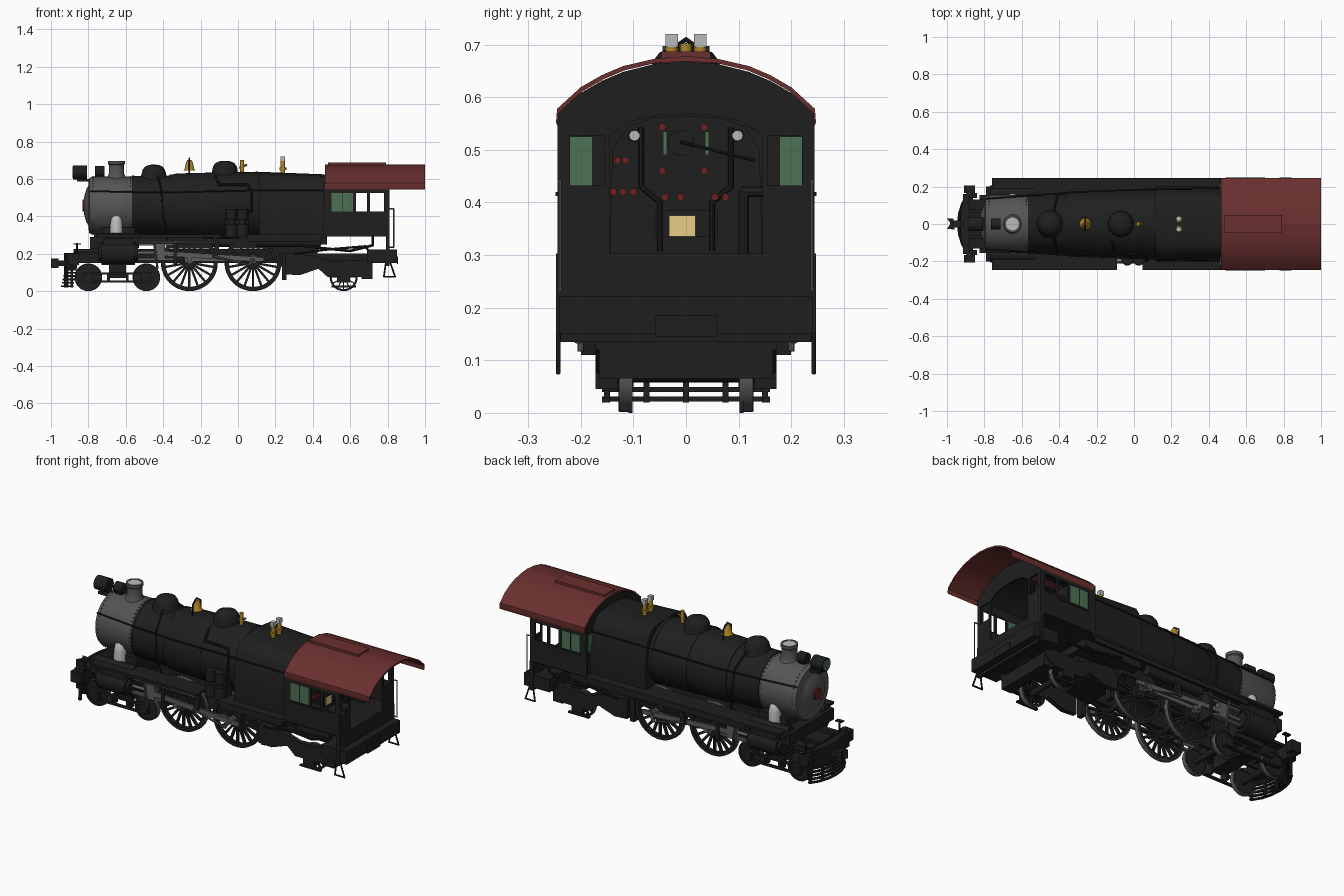
import bpy, bmesh, math
from mathutils import Vector, Matrix

if "Cube" in bpy.data.objects:
    bpy.data.objects.remove(bpy.data.objects["Cube"])

def material(name, r, g, b):
    m = bpy.data.materials.new(name)
    m.diffuse_color = (r, g, b, 1)
    m.use_nodes = True
    m.node_tree.nodes["Principled BSDF"].inputs["Base Color"].default_value = m.diffuse_color
    return m

BLACK = material("engine_black", .0135, .0135, .0135)
GREY = material("graphite_grey", .09, .09, .09)
RED = material("roof_red", .145, .028, .028)
GOLD = material("brass", .42, .24, .02)
GREEN = material("window_green", .075, .17, .09)
PALE = material("pale_grey", .5, .5, .5)
STEEL = material("rod_steel", .11, .11, .115)
CREAM = material("cream", .8, .62, .25)
VALVE = material("valve_red", .16, .015, .015)

def finish(name, bm, mat):
    bmesh.ops.remove_doubles(bm, verts=bm.verts, dist=1e-5)
    bmesh.ops.recalc_face_normals(bm, faces=bm.faces)
    for f in bm.faces:
        f.smooth = True
    for e in bm.edges:
        e.smooth = len(e.link_faces) == 2 and e.calc_face_angle(3) < math.radians(35)
    me = bpy.data.meshes.new(name)
    bm.to_mesh(me)
    bm.free()
    me.materials.append(mat)
    o = bpy.data.objects.new(name, me)
    bpy.context.collection.objects.link(o)
    return o

def at(axis, a, b, h):
    return {'x': (h, a, b), 'y': (a, h, b), 'z': (a, b, h)}[axis]

def prism(name, pts, axis, h0, h1, mat=BLACK):
    bm = bmesh.new()
    lo = [bm.verts.new(at(axis, a, b, h0)) for a, b in pts]
    hi = [bm.verts.new(at(axis, a, b, h1)) for a, b in pts]
    bm.faces.new(lo)
    bm.faces.new(hi)
    for i in range(len(pts)):
        j = (i + 1) % len(pts)
        bm.faces.new((lo[i], lo[j], hi[j], hi[i]))
    return finish(name, bm, mat)

def box(name, x0, x1, y0, y1, z0, z1, mat=BLACK):
    return prism(name, [(x0, y0), (x1, y0), (x1, y1), (x0, y1)], 'z', z0, z1, mat)

def lathe(name, prof, loc, axis, mat=BLACK, seg=32, closed=False):
    """prof: (radius, position along the axis)"""
    bm = bmesh.new()
    rings = [[bm.verts.new(Vector(at(axis, r * math.cos(t * math.tau / seg), r * math.sin(t * math.tau / seg), h)) + Vector(loc))
              for t in range(seg)] for r, h in prof]
    pairs = list(zip(rings, rings[1:])) + ([(rings[-1], rings[0])] if closed else [])
    for p, q in pairs:
        for i in range(seg):
            j = (i + 1) % seg
            bm.faces.new((p[i], p[j], q[j], q[i]))
    return finish(name, bm, mat)

def cyl(name, loc, axis, r, h, mat=BLACK, seg=24):
    return lathe(name, [(0, -h / 2), (r, -h / 2), (r, h / 2), (0, h / 2)], loc, axis, mat, seg)

def pipe(name, pts, r, mat=BLACK):
    bm = bmesh.new()
    for a, b in zip(pts, pts[1:]):
        a, b = Vector(a), Vector(b)
        d = b - a
        M = Matrix.Translation((a + b) / 2) @ d.to_track_quat('Z', 'Y').to_matrix().to_4x4()
        bmesh.ops.create_cone(bm, cap_ends=True, segments=8, radius1=r, radius2=r, depth=d.length + r, matrix=M)
    return finish(name, bm, mat)

def mirror(pts):
    return pts + [(-a, b) for a, b in reversed(pts) if a > 1e-6]

def ybox(name, s, x0, x1, y0, y1, z0, z1, mat=BLACK):
    return box(name, x0, x1, min(s * y0, s * y1), max(s * y0, s * y1), z0, z1, mat)

# Smokebox, boiler and bands
CZ = .457
lathe("smokebox", [(.12, -.80), (.147, -.795), (.155, -.78), (.155, -.56)], (0, 0, CZ), 'x', GREY, 48)
lathe("smokebox_door", [(0, -.825), (.05, -.822), (.09, -.81), (.105, -.8), (.125, -.8)], (0, 0, CZ), 'x', GREY, 40)
cyl("number_plate", (-.827, 0, .457), 'x', .032, .008, VALVE, 20)
lathe("boiler", [(.15, -.565), (.158, -.56), (.159, -.38), (.172, -.33), (.178, -.1), (.18, .13)], (0, 0, CZ), 'x', BLACK, 48)
for x, r in [(-.56, .16), (-.36, .167), (-.12, .18), (.1, .182)]:
    cyl("boiler_band", (x, 0, CZ), 'x', r, .012, BLACK, 48)
bm = bmesh.new()
for x in (-.775, -.575):
    for i in range(44):
        t = i * math.tau / 44
        bmesh.ops.create_cube(bm, size=.005, matrix=Matrix.Translation((x, .155 * math.cos(t), CZ + .155 * math.sin(t))))
finish("smokebox_rivets", bm, GREY)

# Square-shouldered firebox, tapering slightly toward the cab
fire = mirror([(0, .25), (.19, .25), (.2, .4), (.194, .5), (.176, .575), (.155, .61), (.12, .628), (.07, .635), (0, .638)])
fb = prism("firebox", fire, 'x', .115, .475)
for v in fb.data.vertices:
    if v.co.x > .3 and v.co.z > .45:
        v.co.z -= .014
        v.co.y *= .95
prism("ashpan", [(.13, .26), (.45, .26), (.4, .15), (.22, .13)], 'y', -.09, .09)

# Top fittings
lathe("chimney", [(.058, .59), (.047, .613), (.041, .63), (.041, .675), (.045, .68), (.045, .697), (.034, .697), (.034, .692)], (-.65, 0, 0), 'z', GREY)
cyl("chimney_cap", (-.65, 0, .691), 'z', .036, .008, PALE)
def dome(name, x, r, z):
    lathe(name, [(r + .016, .585), (r + .003, .622), (r, z - .045), (r * .93, z - .028), (r * .75, z - .012), (r * .4, z - .002), (0, z)],
          (x, 0, 0), 'z', BLACK, 36)
dome("sand_dome", -.45, .064, .677)
dome("steam_dome", -.07, .067, .697)
cyl("headlight", (-.845, 0, .635), 'x', .038, .075)
cyl("headlight_lens", (-.884, 0, .635), 'x', .031, .004, GREEN)
box("headlight_bracket", -.86, -.77, -.03, .03, .585, .6)
cyl("generator", (-.74, 0, .64), 'x', .03, .05)
box("generator_base", -.76, -.72, -.02, .02, .6, .625)
lathe("bell", [(.032, .645), (.025, .655), (.019, .685), (.012, .7), (0, .703)], (-.26, 0, 0), 'z', GOLD, 20)
pipe("bell_yoke", [(-.26, -.036, .625), (-.26, -.036, .685), (-.26, 0, .71), (-.26, .036, .685), (-.26, .036, .625)], .004)
cyl("whistle", (.022, 0, .67), 'z', .011, .065, GOLD, 12)
pipe("whistle_arm", [(.01, 0, .66), (.045, 0, .675)], .006, GOLD)
for s in (-1, 1):
    cyl("safety_valve", (.24, s * .027, .66), 'z', .012, .07, GOLD, 12)
    cyl("safety_valve_collar", (.24, s * .027, .655), 'z', .018, .012, GOLD, 12)
    ybox("safety_valve_cap", s, .228, .252, .015, .039, .695, .72, PALE)

# Cab: arched walls, openings, glazing and roof
arch = [(.238, .575), (.2, .608), (.16, .631), (.12, .648), (.06, .663), (0, .668)]
prism("cab_front_wall", mirror(([(.24, .3)] + arch)), 'x', .465, .475)
opening = [(0, .568), (.05, .566), (.1, .555), (.135, .535), (.145, .527)]
half = opening + [(.24, .527)] + arch
for s in (-1, 1):
    prism("cab_ceiling", [(s * a, b) for a, b in arch + [(a, b - .006) for a, b in arch[::-1]]], 'x', .475, .8)
    prism("cab_rear_arch", [(s * a, b) for a, b in half], 'x', .8, .81)
    ybox("rear_inner_post", s, .8, .81, .145, .156, .3, .527)
    ybox("rear_outer_post", s, .8, .81, .22, .24, .3, .527)
    ybox("rear_low_panel", s, .8, .81, .156, .22, .3, .432)
    ybox("cab_side_lower", s, .455, .81, .234, .244, .3, .425)
    ybox("cab_side_upper", s, .455, .81, .234, .244, .525, .575)
    for x0, x1 in [(.455, .5), (.615, .63), (.69, .705), (.78, .81)]:
        ybox("cab_side_post", s, x0, x1, .234, .244, .425, .525)
    ybox("window_ledge", s, .49, .7, .24, .248, .412, .42)
    for x0 in (.5, .56):
        ybox("side_window", s, x0, x0 + .055, .236, .241, .425, .525, GREEN)
    ybox("window_mullion", s, .555, .56, .235, .244, .425, .525)
    ybox("front_window", s, .461, .479, .178, .22, .43, .525, GREEN)
    ybox("cab_seat", s, .53, .68, .16, .225, .3, .4)
    pipe("cab_handrail", [(.81, s * .24, .44), (.832, s * .24, .44), (.832, s * .24, .235), (.81, s * .24, .235)], .0035, STEEL)
    pipe("rear_step", [(.79, s * .243, .15), (.78, s * .243, .077), (.84, s * .243, .077), (.815, s * .243, .15)], .0045)
outer = [(.247, .552), (.245, .578), (.2, .619), (.16, .642), (.12, .659), (.06, .673), (0, .678)]
inner = [(a - .003, b - .008) for a, b in outer[:-1]] + [(0, .668)]
for s in (-1, 1):
    prism("cab_roof", [(s * a, b) for a, b in outer + inner[::-1]], 'x', .465, 1.0, RED)
box("roof_hatch", .48, .79, -.047, .047, .66, .687, RED)
box("cab_floor", .47, .81, -.236, .236, .293, .303)
box("rear_plate", .79, .81, -.247, .247, .135, .303)
box("rear_beam", .69, .85, -.24, .24, .15, .222)
box("drawbar_pocket", .85, .856, -.058, .058, .145, .185)

# Backhead and controls
prism("backhead", mirror([(0, .565), (.06, .562), (.11, .545), (.14, .5), (.145, .3)]), 'x', .47, .56)
cyl("throttle_mount", (.57, -.01, .513), 'x', .025, .03)
pipe("throttle_lever", [(.59, -.01, .515), (.59, .13, .48)], .003)
box("fire_door", .56, .57, -.06, .06, .335, .385)
box("firebox_glow", .572, .58, -.032, .018, .335, .375, CREAM)
for s in (-1, 1):
    cyl("gauge_rim", (.565, s * .098, .527), 'x', .013, .012)
    cyl("gauge_face", (.572, s * .098, .527), 'x', .01, .004, PALE, 16)
    box("water_glass", .562, .575, s * .04 - .004, s * .04 + .004, .49, .535, GREEN)
    pipe("control_pipe", [(.57, s * .085, .54), (.57, s * .085, .43), (.57, s * .05, .4), (.57, s * .05, .31)], .005)
for y, z in [(-.138, .42), (-.12, .42), (-.1, .42), (-.13, .48), (-.115, .48), (-.045, .46), (.035, .46), (-.04, .41), (-.01, .41),
             (.055, .41), (.075, .41), (-.045, .543), (.035, .543), (.13, .42)]:
    cyl("control_valve", (.575, y, z), 'x', .007, .02, VALVE, 10)
pipe("brake_stand", [(.6, .11, .3), (.6, .11, .42), (.6, .15, .42)], .01)

# Running boards, handrails, boiler piping
ybox("running_board", 1, -.76, .47, .13, .245, .288, .302)
for x0, x1 in [(-.76, -.09), (.045, .47)]:
    ybox("running_board", -1, x0, x1, .13, .245, .288, .302)
for s in (-1, 1):
    ybox("board_valance", s, -.54 if s > 0 else .05, .45, .232, .242, .262, .29)
    pipe("boiler_handrail", [(-.79, s * .135, .535), (-.56, s * .152, .53), (-.3, s * .172, .53), (.12, s * .187, .54), (.46, s * .192, .54)], .004)
    lathe("steam_pipe_cover", [(.034, .3), (.033, .36), (.026, .395), (.012, .41), (0, .412)], (-.65, s * .13, 0), 'z', PALE, 20)
    pipe("sand_pipe", [(-.43, s * .06, .62), (-.41, s * .15, .54), (-.4, s * .165, .4), (-.38, s * .13, .28)], .005)
    cyl("air_reservoir", (.27 if s < 0 else -.1, s * .185, .262), 'x', .027, .34)
pipe("pump_steam_pipe", [(-.12, -.09, .61), (-.1, -.155, .57), (.05, -.165, .57), (.07, -.185, .54), (.07, -.195, .43), (.03, -.195, .42)], .007)
for x in (-.035, .025):
    cyl("air_pump_upper", (x, -.19, .41), 'z', .029, .06, BLACK, 20)
    cyl("air_pump_lower", (x, -.19, .325), 'z', .032, .07, BLACK, 20)
    cyl("air_pump_neck", (x, -.19, .37), 'z', .018, .05, BLACK, 16)
box("air_pump_bracket", -.07, .06, -.19, -.14, .29, .44)

# Wheels
def wheel(name, x, r, s, spokes):
    y, w, rim = s * .115, .013, r * .85
    lathe(name + "_tyre", [(rim, -w), (r - .003, -w), (r - .003, w), (rim, w)], (x, y, r), 'y', BLACK, 48, True)
    lathe(name + "_tread", [(a, s * h) for a, h in [(r - .006, w - .002), (r - .002, w - .002), (r - .002, -.006), (r, -.006), (r, -w), (r - .006, -w)]],
          (x, y, r), 'y', STEEL, 48, True)
    cyl(name + "_hub", (x, y + s * .006, r), 'y', r * .22, .045)
    if not spokes:
        return cyl(name + "_disc", (x, y, r), 'y', rim + .002, .016)
    bm = bmesh.new()
    for i in range(spokes):
        M = Matrix.Translation((x, y, r)) @ Matrix.Rotation(i * math.tau / spokes, 4, 'Y') @ Matrix.Translation((0, 0, rim / 2))
        bmesh.ops.create_cube(bm, size=1, matrix=M @ Matrix.Diagonal((r * .08, .014, rim, 1)))
    finish(name + "_spokes", bm, BLACK)

DX, DR = (-.26, .08), .152
for s in (-1, 1):
    for x in DX:
        wheel("driver", x, DR, s, 18)
        arc = [math.radians(35 + 11 * i) for i in range(11)]
        prism("counterweight", [(x + .133 * math.cos(t), DR + .133 * math.sin(t)) for t in arc], 'y', s * .104, s * .128)
        cyl("crank_pin", (x, s * .155, .17), 'y', .014, .08, STEEL, 16)
        cyl("crank_boss", (x, s * .135, .165), 'y', .036, .02, BLACK, 20)
        cyl("rod_end", (x, s * .165, .17), 'y', .024, .016, STEEL, 20)
    for x in (-.8, -.49):
        wheel("leading_wheel", x, .074, s, 0)
        ybox("journal_box", s, x - .025, x + .025, .13, .155, .05, .1)
    wheel("trailing_wheel", .565, .075, s, 12)
    # Cylinders, rods and valve gear
    cyl("cylinder", (-.64, s * .178, .205), 'x', .06, .18, BLACK, 32)
    cyl("cylinder_cover", (-.64, s * .178, .205), 'x', .045, .21)
    cyl("valve_chest", (-.65, s * .165, .272), 'x', .04, .24)
    ybox("cylinder_casing", s, -.72, -.56, .1, .222, .205, .285)
    cyl("piston_rod", (-.49, s * .178, .205), 'x', .009, .16, STEEL, 12)
    for z in (.245, .165):
        ybox("crosshead_guide", s, -.55, -.34, .168, .188, z, z + .012, STEEL)
    ybox("crosshead", s, -.45, -.39, .163, .195, .165, .25, STEEL)
    prism("main_rod", [(-.43, .217), (.08, .185), (.14, .18), (.14, .158), (.08, .158), (-.43, .19)], 'y', s * .183, s * .194, STEEL)
    ybox("side_rod", s, -.285, .105, .16, .171, .159, .181, STEEL)
    ybox("guide_yoke", s, -.345, -.325, .08, .2, .14, .29)
    pipe("combination_lever", [(-.45, s * .2, .27), (-.43, s * .2, .12)], .006, STEEL)
    pipe("radius_rod", [(-.53, s * .195, .262), (-.13, s * .2, .26)], .006, STEEL)
    prism("expansion_link", [(-.14, .3), (-.11, .3), (-.1, .24), (-.11, .18), (-.14, .18), (-.125, .24)], 'y', s * .19, s * .206)
    pipe("eccentric_rod", [(-.13, s * .205, .185), (.06, s * .205, .14)], .006, STEEL)
    pipe("eccentric_crank", [(.08, s * .2, .17), (.06, s * .205, .14)], .009, STEEL)
    # Frames and trucks
    ybox("main_frame", s, -.88, .3, .06, .08, .15, .225)
    ybox("lead_truck_bar", s, -.8, -.49, .135, .15, .045, .056)
    ybox("lead_truck_upper_bar", s, -.82, -.47, .135, .15, .088, .1)
    for x in (-.7, -.6):
        ybox("lead_truck_post", s, x, x + .015, .1, .15, .045, .1)
    prism("trailing_frame", [(.25, .205), (.4, .19), (.5, .16), (.72, .17), (.72, .12), (.66, .075), (.48, .075), (.43, .12), (.33, .085), (.25, .09)],
          'y', s * .145, s * .172)
    ybox("trailing_journal", s, .53, .6, .13, .172, .045, .12)
    ybox("trailing_tie_bar", s, .5, .63, .145, .16, .02, .03)
    ybox("brake_hanger", s, .235, .26, .09, .13, .06, .2)
    pipe("injector_pipe", [(.25, s * .2, .26), (.4, s * .2, .235), (.6, s * .2, .215), (.72, s * .2, .245), (.72, s * .2, .3)], .007)
    pipe("feed_pipe", [(.3, s * .19, .2), (.5, s * .19, .225), (.68, s * .19, .24), (.74, s * .19, .16)], .006)
    # Front beam ends
    ybox("beam_end_block", s, -.91, -.85, .165, .205, .14, .2)
    pipe("flag_stand", [(-.86, s * .15, .2), (-.86, s * .15, .255)], .005)
    ybox("flag_stand_top", s, -.88, -.84, .14, .165, .25, .256)
for x, r in [(-.8, .074), (-.49, .074), (-.26, .152), (.08, .152), (.565, .075)]:
    cyl("axle", (x, 0, r), 'y', .016, .24, BLACK, 16)
box("cylinder_saddle", -.73, -.55, -.13, .13, .14, .34)
box("lead_truck_bolster", -.69, -.6, -.1, .1, .07, .15)
box("trailing_cross_beam", .66, .72, -.165, .165, .065, .135)
box("rear_frame", .28, .72, -.06, .06, .14, .2)

# Front deck, slatted pilot and coupler
box("front_deck", -.88, -.7, -.13, .13, .195, .21)
box("deck_step_box", -.79, -.72, -.2, .2, .225, .29)
curve = [(-.89, .2), (-.92, .14), (-.937, .07), (-.942, 0)]
full = curve + [(x, -y) for x, y in curve[-2::-1]]
def band(name, z0, z1, shift, k):
    prism(name, [(x + shift, y * k) for x, y in full] + [(x + shift + .014, y * k) for x, y in full[::-1]], 'z', z0, z1)
band("pilot_beam", .11, .205, .012, 1)
for i in range(5):
    band("pilot_slat", .022 + i * .018, .031 + i * .018, -.004 + i * .004, .8)
for y in (-.15, -.075, 0, .075, .15):
    x = -.937 + 1.5 * y * y
    box("pilot_rib", x + .008, x + .022, y - .006, y + .006, .02, .12)
box("pilot_backing", -.915, -.86, -.16, .16, .12, .2)
box("coupler_shank", -.975, -.9, -.018, .018, .135, .165)
prism("coupler_head", [(-.96, -.03), (-1, -.025), (-.985, -.005), (-.985, .01), (-1, .03), (-.965, .03)], 'z', .125, .175)
